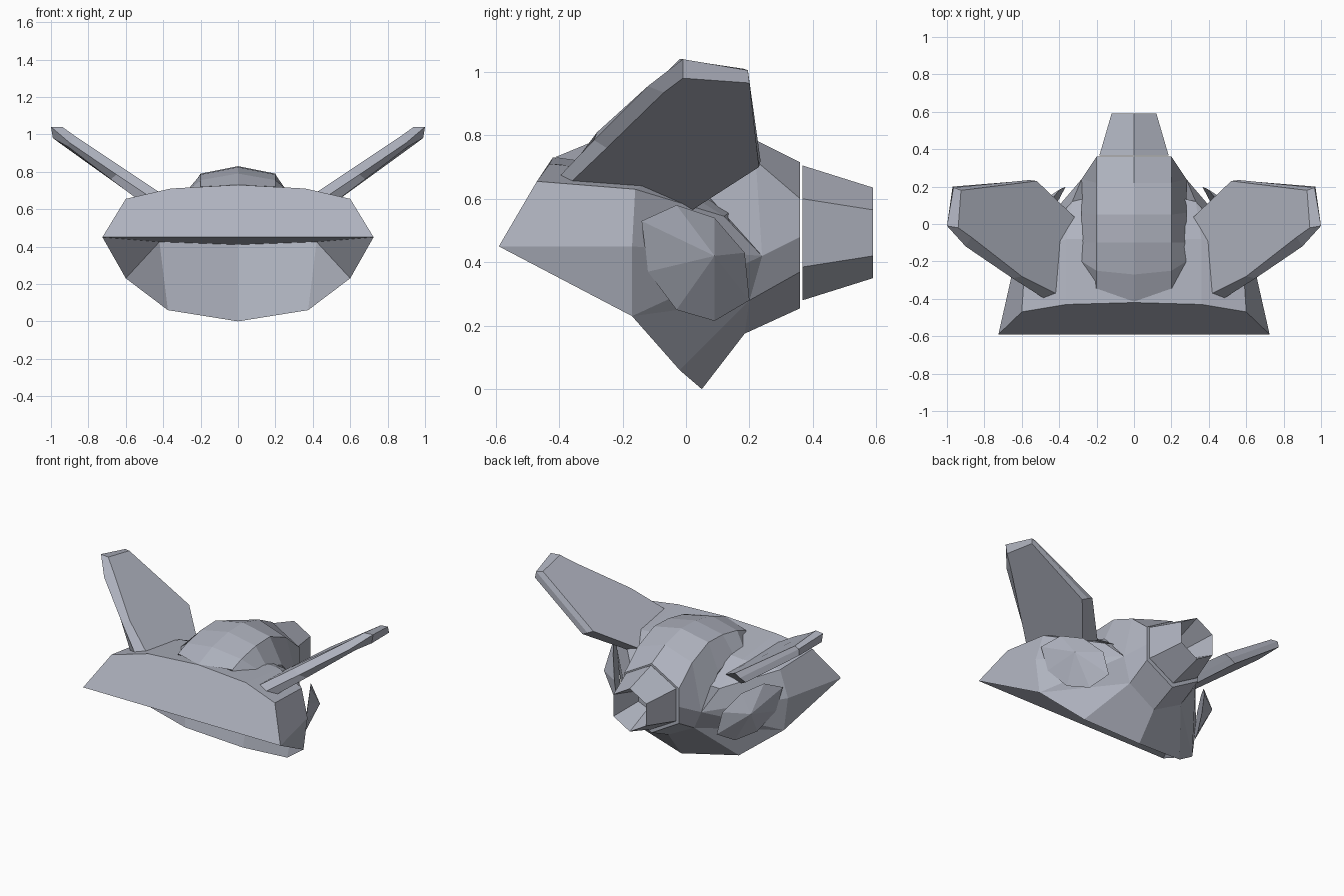
import bpy
import bmesh

cube = bpy.data.objects.get("Cube")
if cube:
    bpy.data.objects.remove(cube)

# One grey paint for the whole craft
paint = bpy.data.materials.new("blue_grey_paint")
paint.use_nodes = True
paint.diffuse_color = (0.43, 0.45, 0.52, 1)
paint.node_tree.nodes["Principled BSDF"].inputs["Base Color"].default_value = paint.diffuse_color


def finish(name, bm, mirror=False):
    """Turn a bmesh into a flat shaded object, mirrored across x if asked."""
    bmesh.ops.recalc_face_normals(bm, faces=bm.faces)
    mesh = bpy.data.meshes.new(name)
    bm.to_mesh(mesh)
    bm.free()
    mesh.materials.append(paint)
    obj = bpy.data.objects.new(name, mesh)
    bpy.context.collection.objects.link(obj)
    if mirror:
        mod = obj.modifiers.new("mirror", "MIRROR")
        mod.use_clip = True


def loft(bm, rings):
    """Bridge closed rings that have equal point counts and cap both ends."""
    rows = [[bm.verts.new(p) for p in ring] for ring in rings]
    n = len(rows[0])
    for a, b in zip(rows, rows[1:]):
        for i in range(n):
            j = (i + 1) % n
            bm.faces.new((a[i], a[j], b[j], b[i]))
    bm.faces.new(rows[0])
    bm.faces.new(rows[-1])


# Hull: half shell with a sloping brow and a hollow mouth underneath
points = {
    "tip": (.725, -.59, .45), "brow": (.60, -.47, .655),
    "brow_in": (.36, -.43, .71), "brow_mid": (0, -.42, .73), "tip_mid": (0, -.59, .45),
    "side_low": (.60, -.17, .23), "side": (.63, -.17, .45), "side_top": (.58, -.16, .63),
    "deck": (.36, -.08, .67), "deck_mid": (0, -.08, .70),
    "keel_out": (.375, -.02, .06), "keel": (0, .05, 0),
    "tail_low": (.20, .20, .28), "tail_keel": (0, .185, .175),
    "tail_side": (.28, .24, .42), "tail_top": (.33, .12, .545), "tail_mid": (0, .2, .6),
    "roof": (.42, .02, .425), "roof_mid": (0, .17, .41),
}
panels = [
    "tip brow brow_in brow_mid tip_mid",
    "tip side side_top brow", "tip side_low side",
    "brow side_top deck brow_in", "brow_in deck deck_mid brow_mid",
    "side_top tail_top deck", "deck tail_top tail_mid deck_mid",
    "side tail_side tail_top side_top", "side_low tail_side side",
    "side_low keel_out tail_low", "side_low tail_low tail_side",
    "keel_out keel tail_keel tail_low",
    "tail_low tail_keel tail_mid tail_top tail_side",
    "tip_mid roof_mid roof tip", "tip roof side_low",
    "side_low roof keel_out", "keel_out roof roof_mid keel",
]
bm = bmesh.new()
verts = {k: bm.verts.new(p) for k, p in points.items()}
for panel in panels:
    bm.faces.new([verts[k] for k in panel.split()])
finish("hull", bm, mirror=True)

# Spine: domed body; each station runs from crown over shoulder, side and low to keel
stations = [
    [(0, -.415, .73), (.20, -.345, .72), (.21, -.34, .68), (.15, -.30, .60), (0, -.30, .60)],
    [(0, -.27, .79), (.20, -.25, .755), (.28, -.20, .69), (.20, -.20, .58), (0, -.20, .58)],
    [(0, -.10, .825), (.20, -.10, .785), (.28, -.10, .67), (.24, -.10, .52), (0, -.10, .52)],
    [(0, .05, .83), (.20, .05, .79), (.28, .06, .62), (.24, .16, .50), (0, .20, .50)],
    [(0, .22, .785), (.20, .22, .72), (.28, .24, .42), (.20, .20, .28), (0, .185, .175)],
    [(0, .36, .715), (.20, .36, .60), (.20, .36, .48), (.20, .36, .37), (0, .36, .255)],
]
bm = bmesh.new()
loft(bm, [half + [(-x, y, z) for x, y, z in half[-2:0:-1]] for half in stations])
finish("spine", bm)


# Nozzle: tapering six sided tube with a hollow end
def hexagon(y, x, top, upper, lower, bottom):
    return [(0, y, top), (x, y, upper), (x, y, lower),
            (0, y, bottom), (-x, y, lower), (-x, y, upper)]


bm = bmesh.new()
loft(bm, [hexagon(.367, .185, .705, .60, .385, .28),
          hexagon(.59, .12, .635, .565, .42, .35),
          hexagon(.40, .07, .56, .53, .46, .43)])
finish("nozzle", bm)

# Fins: swept slabs with a bevelled edge, as upper, middle and lower outlines
upper = [(.42, -.37, .69), (.60, -.28, .81), (.87, -.07, .99), (.94, -.02, 1.04),
         (.925, .18, 1.01), (.52, .23, .74), (.31, .03, .60)]
middle = [(.485, -.395, .675), (.65, -.29, .785), (.90, -.12, .955), (1, -.01, 1.04),
          (.965, .195, 1.005), (.56, .235, .72), (.37, .02, .58)]
lower = [(.54, -.36, .655), (.68, -.25, .76), (.91, -.07, .935), (.99, -.01, .98),
         (.97, .20, .965), (.60, .23, .70), (.42, .02, .565)]
bm = bmesh.new()
loft(bm, [upper, middle, lower])
finish("fins", bm, mirror=True)

# Side pods: shallow faceted cones lying along the rear flanks
outline = [(-.14, .53), (-.03, .58), (.09, .54), (.185, .43),
           (.20, .28), (.09, .215), (-.03, .25), (-.12, .37)]
bm = bmesh.new()
rim = [bm.verts.new((.51 - .62 * y + .15 * (z - .42), y, z)) for y, z in outline]
apex = bm.verts.new((.54, .09, .42))
bm.faces.new(rim)
for a, b in zip(rim, rim[1:] + rim[:1]):
    bm.faces.new((a, b, apex))
finish("side_pods", bm, mirror=True)
